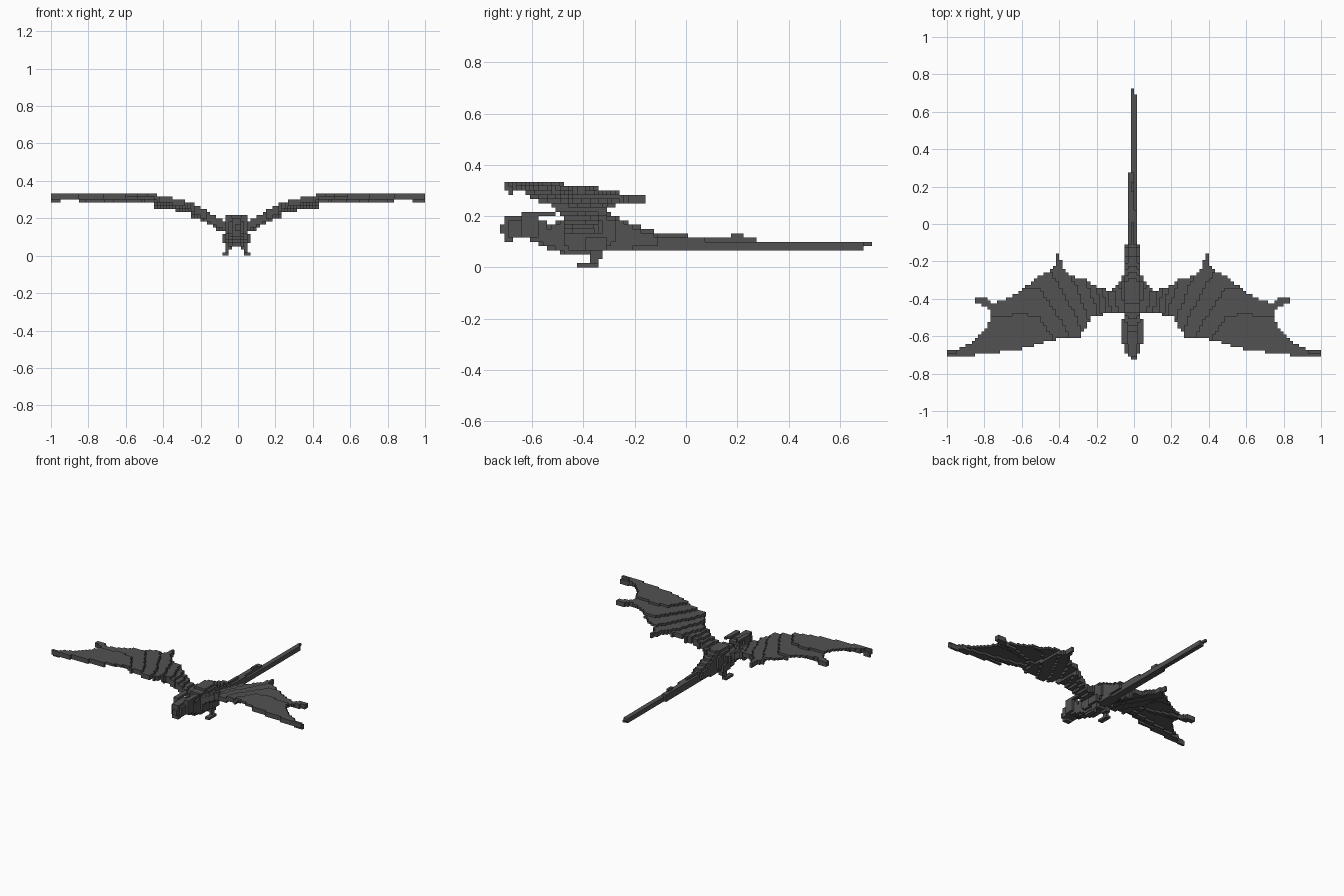
import bpy
import bmesh
from mathutils import Vector
from mathutils.geometry import intersect_point_line

cube = bpy.data.objects.get("Cube")
if cube:
    bpy.data.objects.remove(cube, do_unlink=True)

V = 1 / 60  # block size

grey = bpy.data.materials.new("charcoal grey")
grey.use_nodes = True
COLOR = (0.085, 0.085, 0.085, 1)
grey.diffuse_color = COLOR
bsdf = grey.node_tree.nodes["Principled BSDF"]
bsdf.inputs["Base Color"].default_value = COLOR
bsdf.inputs["Roughness"].default_value = 0.9


def build(name, blocks):
    """Skin a set of (i, j, k) blocks with only its outer faces."""
    bm = bmesh.new()
    verts = {}

    def vert(p):
        if p not in verts:
            i, j, k = p
            verts[p] = bm.verts.new(((i - 1) * V, (j - 0.5) * V, k * V))
        return verts[p]

    for b in blocks:
        for axis in range(3):
            for side in (0, 1):
                n = list(b)
                n[axis] += 2 * side - 1
                if tuple(n) in blocks:
                    continue
                u, w = (axis + 1) % 3, (axis + 2) % 3
                corners = []
                for du, dw in ((0, 0), (1, 0), (1, 1), (0, 1)):
                    p = list(b)
                    p[axis] += side
                    p[u] += du
                    p[w] += dw
                    corners.append(vert(tuple(p)))
                bm.faces.new(corners if side else corners[::-1])
    mesh = bpy.data.meshes.new(name)
    bm.to_mesh(mesh)
    bm.free()
    mesh.materials.append(grey)
    obj = bpy.data.objects.new(name, mesh)
    bpy.context.collection.objects.link(obj)


def box(i0, i1, y0, y1, z0, z1):
    """Blocks from column i0 to i1 inside a y and z range."""
    return {(i, j, k) for i in range(i0, i1 + 1)
            for j in range(round(y0 / V + 0.5), round(y1 / V + 0.5))
            for k in range(round(z0 / V), round(z1 / V))}


def mirror(blocks):
    return {(-i, j, k) for i, j, k in blocks}


def lerp(table, t):
    """Interpolate rows of (key, values...) at t."""
    for a, b in zip(table, table[1:]):
        if t <= b[0]:
            f = max(0, (t - a[0]) / (b[0] - a[0]))
            return [p + (q - p) * f for p, q in zip(a[1:], b[1:])]
    return table[-1][1:]


def loft(table):
    """Rounded body along y from rows of (y, half width, bottom, top)."""
    out = set()
    for j in range(round(table[0][0] / V + 0.5), round(table[-1][0] / V + 0.5)):
        half, low, high = lerp(table, j * V)
        mid, rise = (low + high) / 2, (high - low) / 2
        for i in range(-5, 6):
            for k in range(20):
                dx, dz = i * V / half, ((k + 0.5) * V - mid) / rise
                if abs(dx) <= 1 and abs(dz) <= 1 and dx * dx + dz * dz < 1.3:
                    out.add((i, j, k))
    return out


# Torso and neck
build("torso", loft([(-0.58, 0.036, 0.09, 0.16), (-0.52, 0.042, 0.07, 0.17),
                     (-0.46, 0.055, 0.05, 0.20), (-0.38, 0.06, 0.05, 0.22),
                     (-0.31, 0.055, 0.065, 0.215), (-0.24, 0.045, 0.065, 0.185),
                     (-0.16, 0.036, 0.065, 0.15), (-0.10, 0.034, 0.065, 0.135)]))

# Tail, stepping thinner toward the tip
tail = box(-1, 1, -0.11, 0.07, 0.067, 0.117) | box(-1, 0, 0.07, 0.27, 0.067, 0.117)
tail |= box(0, 1, 0.07, 0.69, 0.067, 0.1) | box(0, 0, 0.69, 0.725, 0.083, 0.1)
tail |= box(0, 0, -0.11, 0.015, 0.117, 0.133) | box(0, 0, 0.17, 0.217, 0.117, 0.133)
build("tail", tail)

# Head with snout, jaw and swept horns
head = box(-3, 3, -0.64, -0.57, 0.117, 0.2) | box(-2, 2, -0.69, -0.55, 0.117, 0.183)
head |= box(-1, 1, -0.71, -0.64, 0.133, 0.2) | box(0, 1, -0.725, -0.7, 0.133, 0.167)
head |= box(-1, 1, -0.71, -0.68, 0.1, 0.133) | box(-2, 2, -0.60, -0.53, 0.1, 0.15)
build("head", head)
horn = box(2, 3, -0.64, -0.52, 0.2, 0.217) | box(3, 3, -0.56, -0.5, 0.2, 0.217)
build("left_horn", horn)
build("right_horn", mirror(horn))

# Legs
leg = box(2, 4, -0.39, -0.31, 0.067, 0.117) | box(2, 3, -0.38, -0.325, 0.033, 0.083)
leg |= box(3, 3, -0.375, -0.342, 0, 0.05) | box(3, 4, -0.425, -0.342, 0, 0.017)
build("left_leg", leg)
build("right_leg", mirror(leg))

# Wing outline, seen from above
OUTLINE = [(0.03, -0.48), (0.21, -0.485), (0.25, -0.55), (0.29, -0.62), (0.31, -0.6),
           (0.33, -0.62), (0.34, -0.60), (0.45, -0.625), (0.6, -0.67), (0.8, -0.695),
           (0.92, -0.71), (1.02, -0.71), (1.02, -0.677), (0.93, -0.675), (0.86, -0.63),
           (0.79, -0.57), (0.755, -0.51), (0.77, -0.45), (0.84, -0.42), (0.84, -0.39),
           (0.79, -0.39), (0.74, -0.425), (0.61, -0.37), (0.53, -0.3), (0.45, -0.25),
           (0.41, -0.22), (0.405, -0.165), (0.387, -0.165), (0.38, -0.23), (0.32, -0.28),
           (0.25, -0.3), (0.2, -0.33), (0.12, -0.36), (0.09, -0.33), (0.03, -0.34)]
HEIGHT = [(0.04, 0.19), (0.1, 0.215), (0.2, 0.275), (0.3, 0.302), (0.4, 0.32),
          (0.5, 0.335), (0.92, 0.335), (0.95, 0.315)]
WRIST = Vector((0.3, -0.56))
FINGERS = [Vector(p) for p in ((1, -0.69), (0.82, -0.4), (0.395, -0.18))]


def inside(x, y):
    hit = False
    for (ax, ay), (bx, by) in zip(OUTLINE, OUTLINE[1:] + OUTLINE[:1]):
        if (ay > y) != (by > y) and x < ax + (y - ay) / (by - ay) * (bx - ax):
            hit = not hit
    return hit


def on_finger(x, y):
    p = Vector((x, y))
    for tip in FINGERS:
        q, f = intersect_point_line(p, WRIST, tip)
        if -0.02 < f < 1.1 and (q.xy - p).length < 0.014:
            return True
    return False


# Membrane droops toward the back; bony fingers thicken it below
wing = set()
for i in range(2, 61):
    for j in range(-43, -8):
        x, y = i * V, j * V
        if not inside(x, y):
            continue
        top = min(20, round((lerp(HEIGHT, x)[0] - 0.1 * (y + 0.6)) / V))
        thick = 3 if x < 0.25 else 2 if x < 0.45 or y < -0.66 or on_finger(x, y) else 1
        if x > 0.74 and y > -0.45:
            thick = 2
        wing |= {(i, j, top - 1 - n) for n in range(thick)}
wing |= box(34, 38, -0.508, -0.475, 0.317, 0.333)
build("left_wing", {b for b in wing})
build("right_wing", mirror({b for b in wing if b[0] < 60}))
